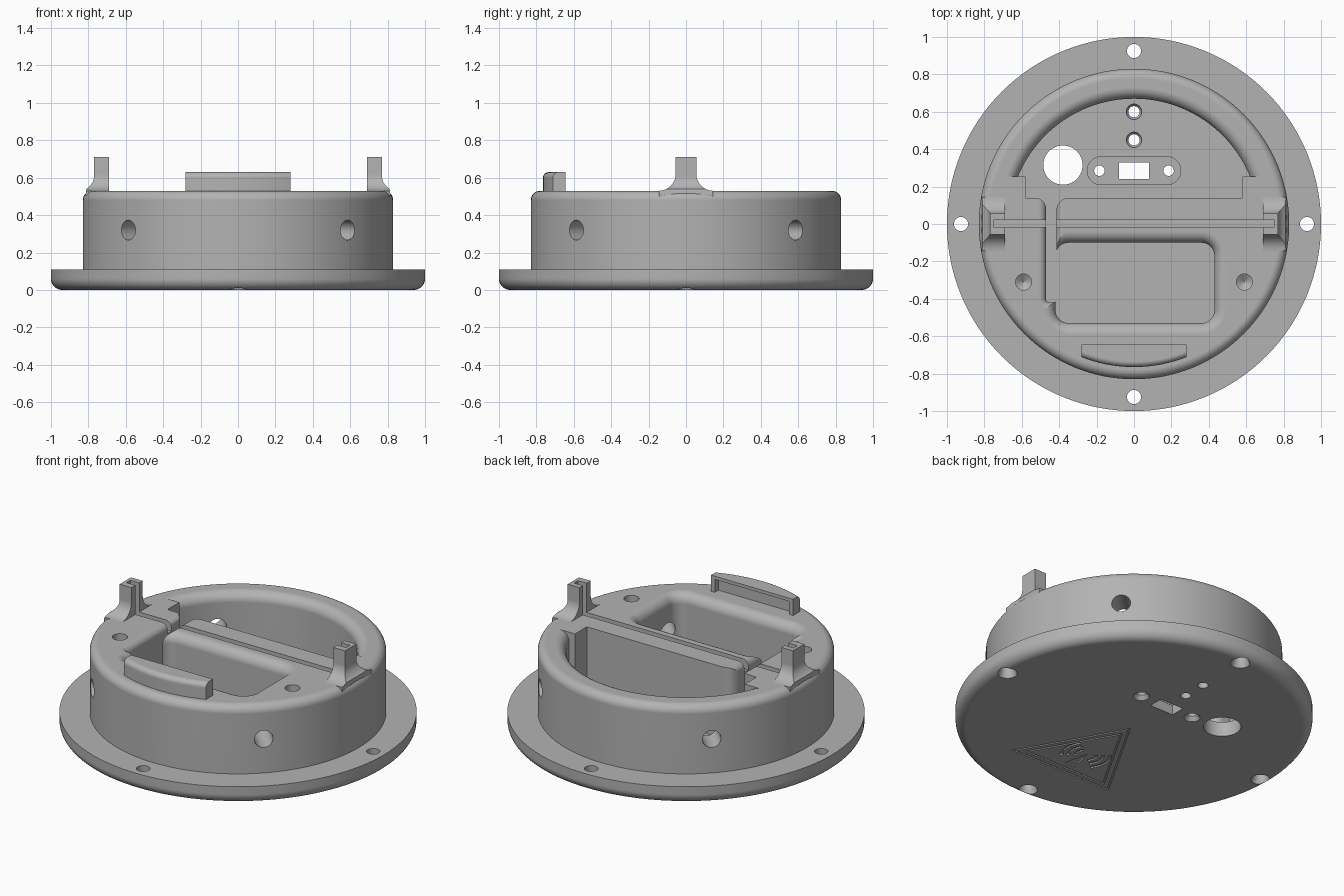
import bpy, bmesh
from math import sin, cos, pi, radians
from mathutils import Matrix

if "Cube" in bpy.data.objects:
    bpy.data.objects.remove(bpy.data.objects["Cube"])

TOP, FLANGE, FLOOR, RIM = 0.53, 0.11, 0.09, 0.06

grey = bpy.data.materials.new("light_grey_plastic")
grey.use_nodes = True
grey.diffuse_color = (0.45, 0.45, 0.45, 1)
grey.node_tree.nodes["Principled BSDF"].inputs["Base Color"].default_value = (0.45, 0.45, 0.45, 1)


def loft(name, rings, matrix=Matrix()):
    """Closed solid through rings of equal point count."""
    bm = bmesh.new()
    loops = [[bm.verts.new(matrix @ Matrix.Translation(p).translation) for p in r] for r in rings]
    n = len(loops[0])
    for a, b in zip(loops, loops[1:]):
        for i in range(n):
            bm.faces.new((a[i], a[(i + 1) % n], b[(i + 1) % n], b[i]))
    bm.faces.new(loops[0][::-1])
    bm.faces.new(loops[-1])
    bmesh.ops.recalc_face_normals(bm, faces=bm.faces)
    me = bpy.data.meshes.new(name)
    bm.to_mesh(me)
    bm.free()
    me.materials.append(grey)
    ob = bpy.data.objects.new(name, me)
    bpy.context.collection.objects.link(ob)
    return ob


def arc(cx, cy, r, a0, a1, n=8):
    return [(cx + r * cos(radians(a0 + (a1 - a0) * i / n)),
             cy + r * sin(radians(a0 + (a1 - a0) * i / n))) for i in range(n + 1)]


def lathe(name, profile, x=0, y=0, n=32, matrix=Matrix()):
    return loft(name, [[(x + r * cos(2 * pi * i / n), y + r * sin(2 * pi * i / n), z)
                        for i in range(n)] for r, z in profile], matrix)


def prism(name, pts, lo, hi, axis="z"):
    place = {"x": lambda u, v, t: (t, u, v), "y": lambda u, v, t: (u, t, v),
             "z": lambda u, v, t: (u, v, t)}[axis]
    return loft(name, [[place(u, v, t) for u, v in pts] for t in (lo, hi)])


def rrect(x0, x1, y0, y1, r):
    return (arc(x1 - r, y1 - r, r, 0, 90) + arc(x0 + r, y1 - r, r, 90, 180)
            + arc(x0 + r, y0 + r, r, 180, 270) + arc(x1 - r, y0 + r, r, 270, 360))


def box(x0, x1, y0, y1, z0, z1):
    return prism("cutter", [(x0, y0), (x1, y0), (x1, y1), (x0, y1)], z0, z1)


def flare(r):
    """Offset and height pairs of a rounded pocket rim."""
    steps = [(r * (1 - cos(a * pi / 16)), TOP - r + r * sin(a * pi / 16)) for a in range(9)]
    return [(0, FLOOR)] + steps + [(r, TOP + 0.3)]


def flared_pocket(x0, x1, y0, y1, r, rim):
    return loft("cutter", [[(x, y, z) for x, y in rrect(x0 - d, x1 + d, y0 - d, y1 + d, r + d)]
                           for d, z in flare(rim)])


def boolean(ob, cutter, mode="DIFFERENCE", keep=False):
    cutter.hide_render = True
    mod = ob.modifiers.new("cut", "BOOLEAN")
    mod.operation, mod.solver, mod.object = mode, "EXACT", cutter
    bpy.context.view_layer.objects.active = ob
    bpy.ops.object.modifier_apply(modifier=mod.name)
    if not keep:
        bpy.data.objects.remove(cutter)


# Housing: flange with rounded lower edge, drum with rounded upper edge
housing = lathe("housing", arc(0.94, 0.06, 0.06, -90, 0) + [(1, FLANGE), (0.83, FLANGE)]
                + arc(0.78, TOP - 0.05, 0.05, 0, 90), n=128)

# Rear compartment
rear = lathe("cutter", [(0.67 + d, z) for d, z in flare(RIM)], n=128)
boolean(rear, box(-1, 1, 0.255, 1, 0, 1), "INTERSECT")
boolean(housing, rear)
boolean(housing, box(-0.58, 0.58, 0.14, 0.3, FLOOR, 1))

# Front compartment and the cable channel joining both
boolean(housing, flared_pocket(-0.42, 0.43, -0.53, -0.10, 0.07, RIM))
boolean(housing, flared_pocket(-0.47, -0.415, -0.42, 0.2, 0.02, 0.04))
mouth = (arc(-0.345, 0.07, 0.07, 180, 90) + [(-0.345, 0.17), (-0.53, 0.17)]
         + arc(-0.53, 0.08, 0.06, 90, 0))
boolean(housing, prism("cutter", mouth, FLOOR, 1))

# Radial side holes
for k in range(4):
    turn = Matrix.Rotation(pi / 4 + k * pi / 2, 4, "Z") @ Matrix.Rotation(pi / 2, 4, "Y")
    boolean(housing, lathe("cutter", [(0.053, 0.52), (0.053, 1)],
                           matrix=Matrix.Translation((0, 0, 0.32)) @ turn))

# Blind drilled holes in the top deck
for x in (-0.59, 0.59):
    boolean(housing, lathe("cutter", [(0.001, 0.39), (0.043, 0.42), (0.043, 0.7)], x, -0.31))

# Countersunk flange screw holes
for x, y in ((0.925, 0), (-0.925, 0), (0, 0.925), (0, -0.925)):
    boolean(housing, lathe("cutter", [(0.06, -0.01), (0.055, 0), (0.038, 0.04), (0.038, 0.2)], x, y))

# Floor openings: switch recess, switch window, cable hole, lamps, switch screws
boolean(housing, prism("cutter", rrect(-0.25, 0.25, 0.21, 0.36, 0.074), 0.06, 0.2))
boolean(housing, box(-0.08, 0.08, 0.24, 0.33, -0.1, 0.2))
boolean(housing, lathe("cutter", [(0.105, -0.1), (0.105, 0.2)], -0.38, 0.315, 48))
for y in (0.45, 0.6):
    boolean(housing, lathe("cutter", [(0.03, -0.1), (0.03, 0.06), (0.041, 0.075), (0.041, 0.2)], 0, y))
for x in (-0.185, 0.185):
    boolean(housing, lathe("cutter", [(0.05, -0.01), (0.046, 0), (0.028, 0.025), (0.028, 0.2)], x, 0.285))


# Engraved warning triangle with waves on the underside
def triangle(inset, lo, hi):
    return prism("cutter", [(0, -0.03 - 2 * inset), (-0.35 + 1.75 * inset, -0.64 + inset),
                            (0.35 - 1.75 * inset, -0.64 + inset)], lo, hi)


for outer, inner in ((0, 0.01), (0.035, 0.045)):
    frame = triangle(outer, -0.02, 0.008)
    boolean(frame, triangle(inner, -0.05, 0.05))
    boolean(housing, frame)
for side in (0, 180):
    for r in (0.05, 0.09, 0.13):
        band = arc(0, -0.42, r + 0.016, side - 38, side + 38) + arc(0, -0.42, r, side + 38, side - 38)
        boolean(housing, prism("cutter", band, -0.02, 0.008))
boolean(housing, prism("cutter", [(0, -0.4), (-0.035, -0.56), (0.035, -0.56)], -0.02, 0.008))

# Slotted posts with flared feet
parts = [housing]
for name, s in (("left_post", 1), ("right_post", -1)):
    foot = arc(0.145, 0.62, 0.09, 270, 180)
    side = [(0.145, 0.5)] + foot + [(0.055, 0.71)]
    post = prism(name, side + [(-y, z) for y, z in side[::-1]], s * 0.69, s * 0.9, "x")
    curve = [(0.69, 0.45), (0.8, 0.45), (0.815, 0.51)] + arc(0.85, 0.61, 0.08, 240, 180) + [(0.77, 0.71), (0.69, 0.71)]
    curve[-1] = (0.6, 0.71)
    curve[0] = (0.6, 0.45)
    boolean(post, prism("cutter", [(s * x, z) for x, z in curve], -0.5, 0.5, "y"), "INTERSECT")
    parts.append(post)

# Long groove across the divider and both posts
groove = box(-0.75, 0.75, -0.016, 0.022, 0.47, 1)
for ob in parts:
    boolean(ob, groove, keep=True)
bpy.data.objects.remove(groove)

# Curved front lip with rounded upper outer edge and hollow back
lip = lathe("front_lip", [(0.765, 0.515), (0.765, 0.6)] + arc(0.735, 0.6, 0.03, 0, 90)[1:], n=128)
boolean(lip, box(-0.28, 0.28, -1, -0.645, 0, 1), "INTERSECT")
boolean(lip, box(-0.255, 0.255, -0.68, -0.5, 0.5, 0.61))
parts.append(lip)

# Smooth shading with sharp edges kept
for ob in parts:
    bpy.ops.object.select_all(action="DESELECT")
    ob.select_set(True)
    bpy.context.view_layer.objects.active = ob
    bpy.ops.object.shade_smooth_by_angle(angle=radians(30))
    mod = ob.modifiers.new("even_normals", "WEIGHTED_NORMAL")
    mod.keep_sharp = True
